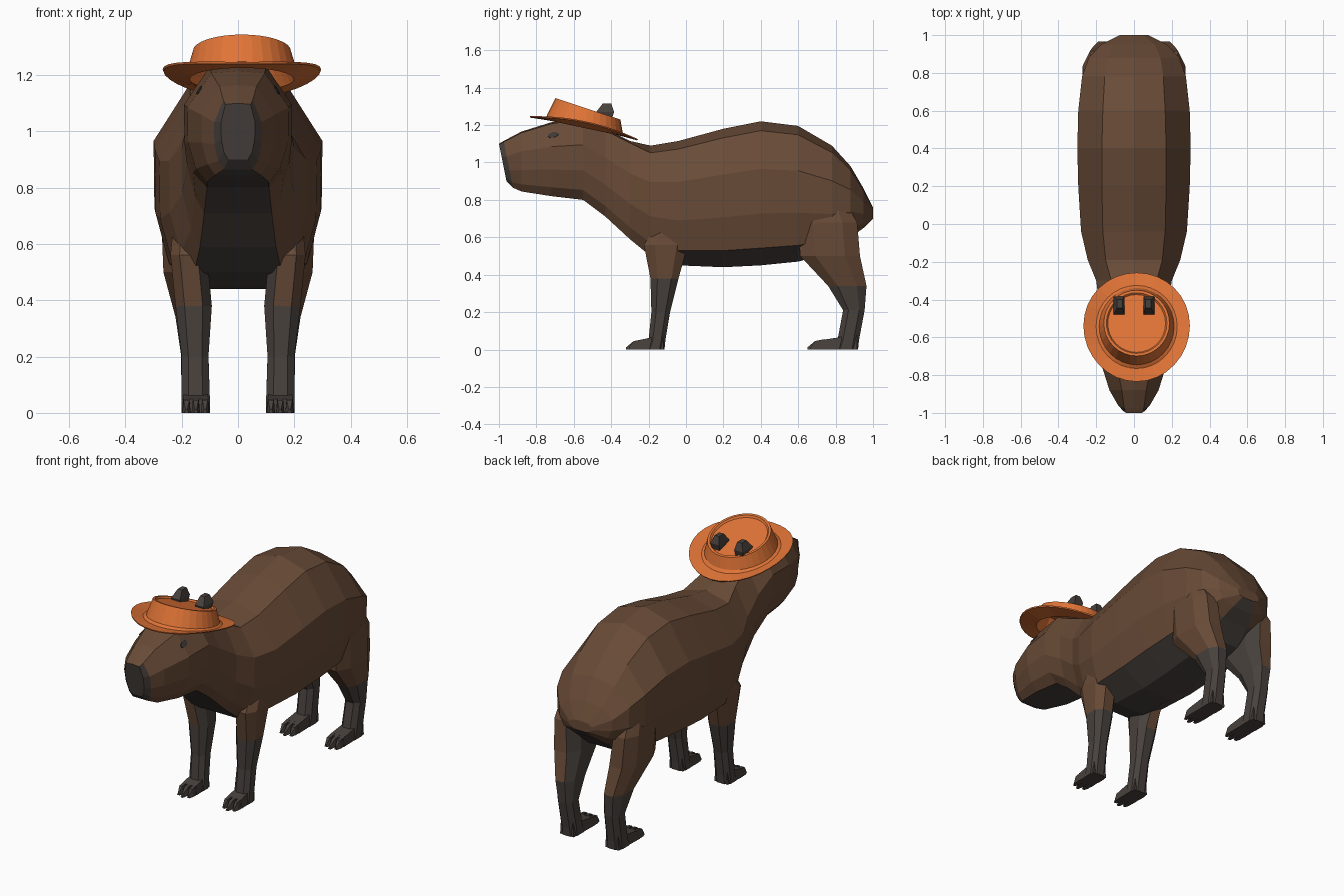
import bpy, bmesh, math
from mathutils import Vector, Matrix
from mathutils.bvhtree import BVHTree

default_cube = bpy.data.objects.get("Cube")
if default_cube:
    bpy.data.objects.remove(default_cube, do_unlink=True)


def make_material(name, red, green, blue):
    material = bpy.data.materials.new(name)
    colour = (red, green, blue, 1)
    material.diffuse_color = colour
    material.use_nodes = True
    material.node_tree.nodes["Principled BSDF"].inputs["Base Color"].default_value = colour
    return material


brown = make_material("brown fur", .14, .07, .038)
dark = make_material("dark grey skin", .065, .053, .047)
orange = make_material("orange felt", .75, .175, .038)
eye_grey = make_material("eye grey", .045, .041, .038)


def loft(name, rings, materials, rule=None, mirror=False):
    """Skin a list of equal rings, cap both ends and colour faces by a rule."""
    bm = bmesh.new()
    rows = [[bm.verts.new(point) for point in ring] for ring in rings]
    count = len(rows[0])
    cells = {}
    for i, (row, following) in enumerate(zip(rows, rows[1:])):
        for j in range(count):
            k = (j + 1) % count
            cells[bm.faces.new((row[j], row[k], following[k], following[j]))] = (i, j)
    cells[bm.faces.new(rows[0])] = (-1, 0)
    cells[bm.faces.new(rows[-1])] = (len(rows), 0)
    bmesh.ops.recalc_face_normals(bm, faces=bm.faces[:])
    if rule:
        for face, (i, j) in cells.items():
            face.material_index = rule(i, j, face)
    mesh = bpy.data.meshes.new(name)
    bm.to_mesh(mesh)
    bm.free()
    for material in materials:
        mesh.materials.append(material)
    obj = bpy.data.objects.new(name, mesh)
    bpy.context.collection.objects.link(obj)
    if mirror:
        obj.modifiers.new("mirror", "MIRROR").use_axis[0] = True
    return obj


def body_ring(y, top, bottom, top_width, width, low_width):
    height = top - bottom
    slant = .2 if y < -.95 else 0  # the nose leans back towards the chin
    drop = .065 if y > -.25 else .02  # the back is rounder than the head
    half = [(top_width, top - drop * height), (width, bottom + .67 * height),
            (width * .99, bottom + .36 * height), (width * .83, bottom + .12 * height),
            (low_width, bottom)]
    outline = [(0, top)] + half + [(-x, z) for x, z in reversed(half)]
    return [(x, y + slant * (top - z), z) for x, z in outline]


# Head and torso: y, top, bottom, crown half width, half width, belly half width
stations = [
    (-1, 1.1, .9, .045, .06, .035),
    (-.975, 1.115, .865, .052, .085, .05),
    (-.88, 1.165, .845, .065, .13, .08),
    (-.72, 1.215, .82, .095, .18, .11),
    (-.55, 1.24, .8, .1, .192, .11),
    (-.43, 1.18, .71, .1, .183, .12),
    (-.3, 1.115, .59, .12, .2, .135),
    (-.19, 1.09, .5, .15, .245, .155),
    (-.04, 1.115, .45, .165, .28, .1),
    (.2, 1.18, .44, .17, .295, .1),
    (.4, 1.22, .45, .17, .3, .1),
    (.6, 1.195, .47, .165, .295, .1),
    (.78, 1.09, .52, .155, .275, .1),
    (.88, .98, .6, .14, .24, .09),
    (.95, .86, .65, .11, .175, .07),
    (1, .76, .7, .05, .075, .04),
]


def body_rule(i, j, face):
    y = face.calc_center_median().y
    nose = i == -1 or (i == 0 and 1 <= j <= 9)
    underside = j == 5 or (j in (4, 6) and -.04 < y < .88)
    return int(nose or underside)


body = loft("body", [body_ring(*station) for station in stations], [brown, dark], body_rule)


def leg_ring(z, front, back, inner, outer):
    """Rectangle with chamfered corners."""
    cx, cy = (inner + outer) / 2, (front + back) / 2
    hx, hy = (outer - inner) / 2, (back - front) / 2
    corners = [(1, .5), (.5, 1), (-.5, 1), (-1, .5), (-1, -.5), (-.5, -1), (.5, -1), (1, -.5)]
    return [(cx + hx * a, cy + hy * b, z) for a, b in corners]


def leg_rule(i, j, face):
    centre = face.calc_center_median()
    inner_side = face.normal.x < -.5 and centre.z < .6
    return int(centre.z < .36 or inner_side)


def block_ring(y, inner, outer, top):
    return [(inner, y, 0), (outer, y, 0), (outer - .005, y, top), (inner + .005, y, top)]


# Legs: height, front, back, inner, outer
front_leg = [
    (.72, -.13, .04, .12, .225),
    (.56, -.225, .01, .11, .24),
    (.38, -.19, -.04, .093, .222),
    (.2, -.185, -.085, .105, .2),
    (.05, -.2, -.11, .1, .2),
    (0, -.22, -.115, .1, .2),
]
hind_leg = [
    (.85, .64, .82, .14, .245),
    (.68, .6, .915, .12, .272),
    (.5, .61, .93, .1, .265),
    (.34, .76, .965, .1, .222),
    (.21, .84, .955, .105, .203),
    (.05, .81, .925, .1, .2),
    (0, .79, .92, .1, .2),
]
for label, sections, heel, tip in (("front", front_leg, -.12, -.32), ("hind", hind_leg, .915, .65)):
    loft(label + "_legs", [leg_ring(*s) for s in sections], [brown, dark], leg_rule, True)
    # Foot with three tapered toes
    knuckle = tip + .07
    loft(label + "_feet", [block_ring(heel, .105, .195, .08),
                           block_ring(knuckle, .1, .2, .05)], [dark], None, True)
    for toe in range(3):
        x = .117 + toe * .033
        reach = tip if toe == 1 else tip + .015
        loft(f"{label}_toes_{toe + 1}", [block_ring(knuckle + .02, x - .015, x + .015, .055),
                                         block_ring(knuckle - .03, x - .015, x + .015, .045),
                                         block_ring(reach, x - .008, x + .008, .012)],
             [dark], None, True)

# Ears, poking through the hat: height, front, back, inner, outer
ear = [(1.15, -.46, -.42, .06, .085), (1.27, -.48, -.385, .05, .108), (1.315, -.445, -.4, .06, .09)]
loft("ears", [[(a, f, z), (b, f, z), (b, k, z), (a, k, z)] for z, f, k, a, b in ear],
     [dark], None, True)

# Eyes: thin plates laid on the cheek surface
bm = bmesh.new()
bm.from_mesh(body.data)
hit, normal, _, _ = BVHTree.FromBMesh(bm).ray_cast(Vector((1, -.71, 1.147)), Vector((-1, 0, 0)))
bm.free()
along = (Vector((0, 1, .3)) - normal * normal.dot(Vector((0, 1, .3)))).normalized()
across = normal.cross(along)


def eye_ring(lift):
    angles = [math.tau * k / 8 for k in range(8)]
    return [hit + normal * lift + along * .03 * math.cos(t) + across * .017 * math.sin(t)
            for t in angles]


loft("eyes", [eye_ring(-.002), eye_ring(.002)], [eye_grey], None, True)

# Hat: hollow crown, brim curled up at the sides, sloping top; radius, height, slope, curl
hat_profile = [
    (.16, .082, -.1, 0), (.195, .004, 0, 0), (.292, -.002, 0, .035), (.295, .005, 0, .035),
    (.225, .01, 0, .008), (.208, .024, 0, 0), (.182, .108, -.11, 0),
    (.168, .108, -.11, 0), (.16, .098, -.11, 0),
]


def hat_ring(radius, height, slope, curl):
    ring = []
    for k in range(32):
        side = math.cos(math.tau * k / 32)
        y = radius * math.sin(math.tau * k / 32)
        ring.append((radius * .955 * side, y, height + slope * y + curl * side * side))
    return ring


hat = loft("hat", [hat_ring(*p) for p in hat_profile], [orange])
hat.matrix_world = (Matrix.Translation((.014, -.547, 1.181))
                    @ Matrix.Rotation(math.radians(-12), 4, "X"))
